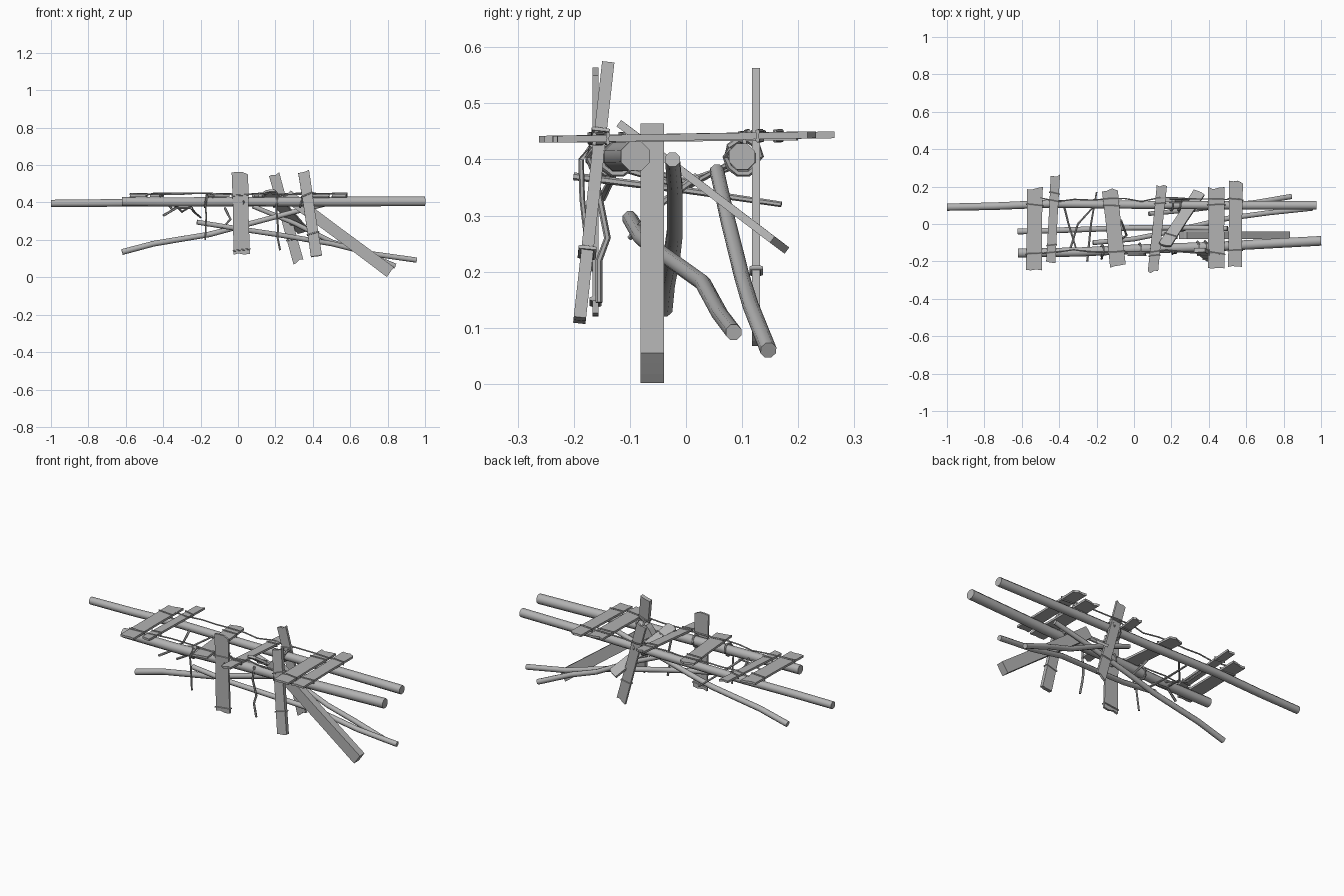
import bpy, bmesh, math, random
from mathutils import Vector as V

random.seed(4)
if "Cube" in bpy.data.objects:
    bpy.data.objects.remove(bpy.data.objects["Cube"])

wood = bpy.data.materials.new("weathered_grey")
wood.use_nodes = True
grey = (0.45, 0.45, 0.45, 1)
wood.diffuse_color = grey
wood.node_tree.nodes["Principled BSDF"].inputs["Base Color"].default_value = grey


def finish(name, bm, smooth=False):
    bmesh.ops.recalc_face_normals(bm, faces=bm.faces)
    mesh = bpy.data.meshes.new(name)
    bm.to_mesh(mesh)
    bm.free()
    mesh.materials.append(wood)
    obj = bpy.data.objects.new(name, mesh)
    bpy.context.collection.objects.link(obj)
    if smooth:
        bpy.ops.object.select_all(action='DESELECT')
        obj.select_set(True)
        bpy.context.view_layer.objects.active = obj
        bpy.ops.object.shade_smooth_by_angle(angle=math.radians(50))
    return obj


def tube(name, points, r0, r1=None, sides=8, closed=False):
    """Round bar along a path, tapering from r0 to r1."""
    r1 = r1 or r0
    pts = [V(p) for p in points]
    n = len(pts)
    bm = bmesh.new()
    rings = []
    for i, p in enumerate(pts):
        before = pts[i - 1] if i or closed else p
        after = pts[(i + 1) % n] if i < n - 1 or closed else p
        t = (after - before).normalized()
        hint = V((0, 0, 1)) if abs(t.z) < 0.9 else V((0, 1, 0))
        a = t.cross(hint).normalized()
        b = t.cross(a)
        r = r0 + (r1 - r0) * i / (n - 1)
        angles = [math.tau * (k + 0.5) / sides for k in range(sides)]
        rings.append([bm.verts.new(p + r * (math.cos(w) * a + math.sin(w) * b)) for w in angles])
    for i in range(n if closed else n - 1):
        lo, hi = rings[i], rings[(i + 1) % n]
        for k in range(sides):
            j = (k + 1) % sides
            bm.faces.new((lo[k], lo[j], hi[j], hi[k]))
    if not closed:
        bm.faces.new(rings[0])
        bm.faces.new(rings[-1])
    return finish(name, bm, True)


def axes(p0, p1, across):
    along = (p1 - p0).normalized()
    side = V(across)
    side = (side - along * side.dot(along)).normalized()
    return along, side, along.cross(side)


def plank(name, p0, p1, width, thick, across=(1, 0, 0), bands=(), jag=0.018):
    """Board with chipped ends, bound by cords at the given fractions."""
    p0, p1 = V(p0), V(p1)
    along, side, normal = axes(p0, p1, across)
    steps = (-0.5, -0.2, 0.15, 0.5)
    chip = lambda: random.uniform(0, jag)
    outline = [p0 + side * width * s + along * chip() for s in steps]
    outline.append(p0.lerp(p1, 0.5) + side * width * 0.47)
    outline += [p1 + side * width * s - along * chip() for s in reversed(steps)]
    outline.append(p0.lerp(p1, 0.6) - side * width * 0.47)
    bm = bmesh.new()
    face = bm.faces.new([bm.verts.new(p - normal * thick / 2) for p in outline])
    solid = bmesh.ops.extrude_face_region(bm, geom=[face])
    top = [v for v in solid["geom"] if isinstance(v, bmesh.types.BMVert)]
    bmesh.ops.translate(bm, verts=top, vec=normal * thick)
    finish(name, bm)
    for i, f in enumerate(bands):
        c = p0.lerp(p1, f)
        w, h = side * (width / 2 + 0.003), normal * (thick / 2 + 0.002)
        slant = along * random.uniform(-0.008, 0.008)
        loop = [c - w - h - slant, c + w - h + slant, c + w + h + slant, c - w + h - slant]
        tube(f"{name}_cord_{i + 1}", loop, 0.004, sides=5, closed=True)


# Two long carrying poles
tube("back_pole", [(-1, 0.09, 0.395), (-0.75, 0.095, 0.397), (-0.45, 0.108, 0.4),
                   (0, 0.103, 0.4), (0.5, 0.1, 0.405), (0.975, 0.1, 0.405)], 0.021, 0.025)
tube("front_pole", [(-0.62, -0.155, 0.405), (-0.3, -0.15, 0.403), (0, -0.135, 0.405),
                    (0.45, -0.12, 0.405), (1, -0.09, 0.406)], 0.026, 0.028)

# Crooked branches underneath
tube("left_branch", [(-0.62, -0.04, 0.135), (-0.45, -0.035, 0.18), (-0.15, -0.025, 0.23),
                     (0, -0.02, 0.27), (0.3, -0.02, 0.35), (0.5, -0.024, 0.4)], 0.017, 0.014)
tube("long_branch", [(-0.22, -0.1, 0.295), (0, -0.08, 0.26), (0.2, -0.04, 0.23),
                     (0.5, 0.03, 0.18), (0.72, 0.06, 0.125), (0.955, 0.085, 0.092)], 0.014, 0.015)
tube("back_branch", [(0.08, 0.055, 0.38), (0.3, 0.075, 0.29), (0.5, 0.1, 0.19),
                     (0.65, 0.115, 0.14), (0.84, 0.147, 0.06)], 0.013, 0.015)

# Deck boards: start x, start y, end x, end y, width
deck = [(-0.535, -0.25, -0.53, 0.2, 0.085), (-0.445, -0.21, -0.42, 0.27, 0.05),
        (-0.085, -0.235, -0.13, 0.19, 0.085), (0.1, -0.265, 0.15, 0.215, 0.055),
        (0.44, -0.245, 0.44, 0.2, 0.09), (0.54, -0.235, 0.545, 0.235, 0.075)]
for i, (x0, y0, x1, y1, width) in enumerate(deck):
    plank(f"deck_board_{i + 1}", (x0, y0, 0.436), (x1, y1, 0.44 + 0.004 * (i % 2)),
          width, 0.012, bands=(0.2, 0.78))

# Upright and leaning boards
plank("front_upright", (0.02, -0.161, 0.115), (0.01, -0.161, 0.565), 0.088, 0.011,
      bands=(0.07, 0.72))
plank("front_leaning_board", (0.42, -0.19, 0.11), (0.35, -0.139, 0.57), 0.06, 0.022,
      bands=(0.27, 0.72), jag=0.01)
plank("back_leaning_board", (0.325, 0.125, 0.075), (0.19, 0.125, 0.562), 0.058, 0.014,
      bands=(0.26, 0.75))
plank("slanted_board", (0.16, -0.12, 0.465), (0.35, 0.17, 0.245), 0.065, 0.014,
      across=(1, -0.4, 0.3), bands=(0.2,))
plank("main_brace", (0.26, -0.06, 0.44), (0.815, -0.06, 0.028), 0.065, 0.042,
      across=(0.6, 0, 0.8), jag=0.004)

# Thin twigs slung below the deck
twigs = [((-0.25, -0.2, 0.37), (-0.23, 0, 0.345), (-0.2, 0.17, 0.32)),
         ((-0.38, 0.12, 0.4), (-0.35, 0, 0.36), (-0.31, -0.13, 0.4)),
         ((-0.34, -0.13, 0.39), (-0.3, 0, 0.35), (-0.2, 0.11, 0.41)),
         ((-0.4, -0.15, 0.33), (-0.33, -0.13, 0.37), (-0.24, -0.14, 0.37)),
         ((-0.07, 0.02, 0.37), (-0.04, -0.06, 0.31), (-0.09, -0.1, 0.26))]
for i, path in enumerate(twigs):
    tube(f"twig_{i + 1}", path, 0.007, 0.005, sides=6)

# Hanging cords
tube("left_hanging_cord", [(-0.17, -0.16, 0.44), (-0.175, -0.187, 0.4),
                           (-0.17, -0.185, 0.33), (-0.175, -0.17, 0.2)], 0.005, sides=6)
tube("right_hanging_cord", [(0.21, -0.15, 0.43), (0.205, -0.16, 0.36), (0.215, -0.14, 0.26),
                            (0.21, -0.155, 0.22), (0.225, -0.155, 0.145)], 0.006, sides=6)

# Cords running along the deck edges
for name, y, x0, x1 in (("front", -0.15, -0.57, 0.42), ("back", 0.13, -0.5, 0.58)):
    path = [(x0 + (x1 - x0) * i / 12, y + random.uniform(-0.012, 0.012),
             0.446 + random.uniform(-0.004, 0.004)) for i in range(13)]
    tube(f"{name}_edge_cord", path, 0.004, sides=5)

# Lashings wound round the poles
for i, (x, y) in enumerate([(0.34, -0.125), (0.38, -0.122), (0.03, -0.135), (0.2, 0.102),
                            (0.24, 0.102), (-0.17, -0.143)]):
    ring = [(x + 0.008 * math.sin(a), y + 0.031 * math.cos(a), 0.405 + 0.031 * math.sin(a))
            for a in (math.tau * k / 10 for k in range(10))]
    tube(f"pole_lashing_{i + 1}", ring, 0.006, sides=6, closed=True)
